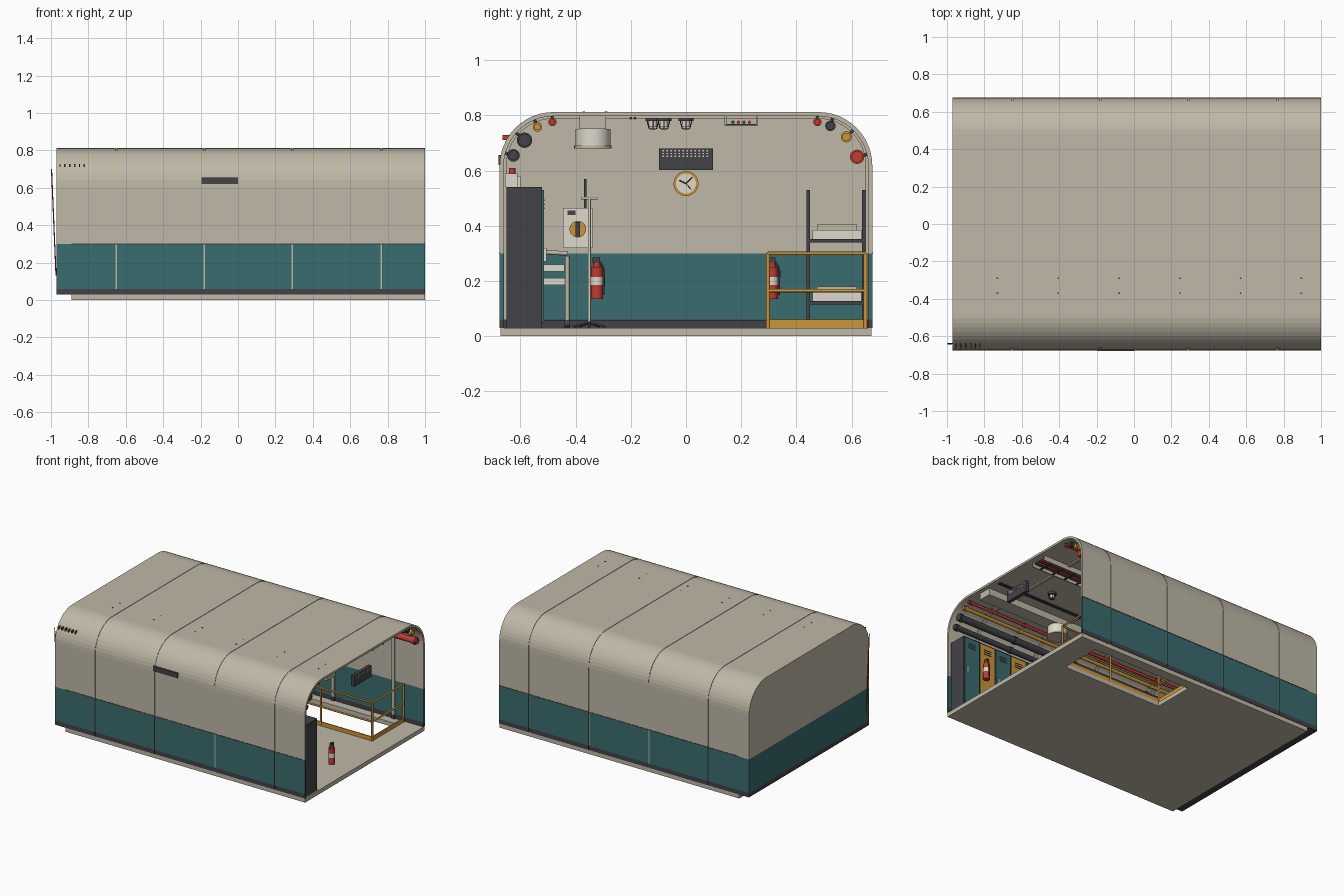
import bpy, bmesh, math
from mathutils import Vector

if "Cube" in bpy.data.objects:
    bpy.data.objects.remove(bpy.data.objects["Cube"])


def material(name, r, g, b):
    m = bpy.data.materials.new(name)
    m.use_nodes = True
    m.diffuse_color = (r, g, b, 1)
    m.node_tree.nodes["Principled BSDF"].inputs["Base Color"].default_value = (r, g, b, 1)
    return m


BEIGE = material("warm beige", .52, .48, .385)
TEAL = material("deep teal", .042, .15, .16)
DARK = material("charcoal", .055, .055, .065)
YELLOW = material("safety yellow", .6, .3, .04)
RED = material("signal red", .52, .045, .03)
CREAM = material("pale cream", .72, .69, .6)
PAINT = [BEIGE, TEAL, DARK]


def finish(name, bm, mats):
    bmesh.ops.recalc_face_normals(bm, faces=bm.faces)
    mesh = bpy.data.meshes.new(name)
    bm.to_mesh(mesh)
    bm.free()
    for m in mats:
        mesh.materials.append(m)
    ob = bpy.data.objects.new(name, mesh)
    bpy.context.collection.objects.link(ob)
    return ob


def boxes(name, mat, *spans):
    """Each span is x0, x1, y0, y1, z0, z1."""
    bm = bmesh.new()
    for x0, x1, y0, y1, z0, z1 in spans:
        for v in bmesh.ops.create_cube(bm, size=1)["verts"]:
            v.co = (x1 if v.co.x > 0 else x0, y1 if v.co.y > 0 else y0, z1 if v.co.z > 0 else z0)
    return finish(name, bm, [mat])


def rods(name, mat, radius, *pairs, sides=12):
    bm = bmesh.new()
    for a, b in pairs:
        a, b = Vector(a), Vector(b)
        new = bmesh.ops.create_cone(bm, cap_ends=True, segments=sides, radius1=radius,
                                    radius2=radius, depth=(b - a).length)["verts"]
        turn = Vector((0, 0, 1)).rotation_difference(b - a)
        for v in new:
            v.co = turn @ v.co + (a + b) / 2
    for f in bm.faces:
        f.smooth = len(f.verts) == 4
    return finish(name, bm, [mat])


def paint_by_height(bm):
    for f in bm.faces:
        z = f.calc_center_median().z
        f.material_index = 2 if z < .06 else 1 if z < .3 else 0


HALF, TOP, RADIUS, STEPS = .675, .812, .195, 12


def half_profile(inset):
    """Wall and roof corner on the +y side, from floor to roof."""
    y, r = HALF - inset, RADIUS - inset
    pts = [(y, .03), (y, .06), (y, .3)]
    for i in range(STEPS + 1):
        t = math.pi / 2 * i / STEPS
        pts.append((HALF - RADIUS + r * math.cos(t), TOP - RADIUS + r * math.sin(t)))
    return pts


def arch(name, x0, x1, outer, inner, mats):
    bm = bmesh.new()
    loops = []
    for x, inset in ((x0, outer), (x1, outer), (x1, inner), (x0, inner)):
        half = half_profile(inset)
        line = [(-y, z) for y, z in half] + half[::-1]
        loops.append([bm.verts.new((x, y, z)) for y, z in line])
    for k in range(4):
        a, b = loops[k], loops[(k + 1) % 4]
        for i in range(len(a) - 1):
            bm.faces.new((a[i], a[i + 1], b[i + 1], b[i]))
    for end in (0, -1):
        bm.faces.new([l[end] for l in loops])
    paint_by_height(bm)
    return finish(name, bm, mats)


# Shell panels with ribs behind the joints
JOINTS = [-.65, -.18, .29, .765]
edges = [-.97] + JOINTS + [1.0]
for i in range(5):
    arch("shell_panel", edges[i] + (.004 if i else 0), edges[i + 1] - (.004 if i < 4 else 0),
         0, .015, PAINT)
for x in JOINTS:
    arch("rib", x - .011, x + .011, .003, .024, [BEIGE, BEIGE, DARK])

# End wall
bm = bmesh.new()
rows = [[bm.verts.new((-.9625, s * y, z)) for s in (-1, 1)] for y, z in half_profile(.001)]
for a, b in zip(rows, rows[1:]):
    bm.faces.new((a[0], a[1], b[1], b[0]))
paint_by_height(bm)
wall = finish("end_wall", bm, PAINT)
mod = wall.modifiers.new("thickness", "SOLIDIFY")
mod.thickness, mod.offset = .015, 0

# Floor with stair opening, skirting and dado trim
HX0, HX1, HY0, HY1 = .05, .83, .305, .6
boxes("floor", BEIGE, (-.89, 1, -.672, HY0, 0, .03), (-.89, 1, HY1, .672, 0, .03),
      (-.89, HX0, HY0, HY1, 0, .03), (HX1, 1, HY0, HY1, 0, .03))
boxes("end_skirting", DARK, (-.968, -.89, -.67, .67, .0305, .058))
for s in (-1, 1):
    a, b = sorted((s * .675, s * .6765))
    boxes("dado_trim", DARK, (-.89, 1, a, b, .297, .303))

# Stair guard rail
Y0, Y1, X0, X1 = .297, .65, .04, .85
corners = [(X0, Y1), (X0, Y0), (X1, Y0), (X1, Y1)]
middle = [((X0 + X1) / 2, Y0)]
rods("guard_posts", YELLOW, .007, *[((x, y, .03), (x, y, .3)) for x, y in corners + middle])
for z in (.165, .3):
    rods("guard_rail", YELLOW, .006,
         *[((*a, z), (*b, z)) for a, b in zip(corners, corners[1:])])
boxes("guard_toe_board", YELLOW, (X0, X1, Y0 - .003, Y0 + .003, .03, .06),
      (X0 - .003, X0 + .003, Y0, Y1, .03, .06), (X1 - .003, X1 + .003, Y0, Y1, .03, .06))

# Pipes along both corners, with collars and wall brackets
PIPES = [(-.585, .71, .023, DARK), (-.625, .655, .018, DARK), (-.538, .758, .012, YELLOW),
         (-.484, .776, .01, RED), (.476, .776, .01, RED), (.523, .762, .014, DARK),
         (.581, .722, .015, YELLOW), (.62, .65, .021, RED)]
for y, z, r, m in PIPES:
    rods("pipe", m, r, ((-.95, y, z), (.98, y, z)), sides=16)
    rods("pipe_collars", DARK if m == DARK else m, r + .005,
         *[((x, y, z), (x + .02, y, z)) for x in (-.6, 0, .5, .95)], sides=16)
    out = Vector((0, y - math.copysign(.48, y), z - .617)).normalized()
    for x in JOINTS:
        rods("pipe_bracket", DARK, .005, ((x + .02, y, z), Vector((x + .02, y, z)) + out * (r + .025)))

# Ceiling duct with round diffuser and roof bolts
boxes("air_duct", BEIGE, (-.95, .97, -.385, -.29, .75, .798))
rods("diffuser", CREAM, .064, ((.36, -.337, .685), (.36, -.337, .75)), sides=28)
rods("diffuser_rim", BEIGE, .068, ((.36, -.337, .68), (.36, -.337, .69)), sides=28)
rods("roof_bolts", DARK, .005, *[((-.73 + i * .325, y, .8), (-.73 + i * .325, y, .8135))
                                 for i in range(6) for y in (-.29, -.37)])

# Cable tray and conduit
boxes("tray_rails", BEIGE, (-.95, .97, .14, .147, .762, .797), (-.95, .97, .253, .26, .762, .797))
boxes("tray_rungs", DARK, *[(x / 10, x / 10 + .012, .147, .253, .763, .768) for x in range(-9, 10)])
for i, m in enumerate((DARK, RED, DARK, RED)):
    rods("tray_cable", m, .006, ((-.95, .17 + i * .02, .775), (.97, .17 + i * .02, .775)), sides=8)
rods("conduit", DARK, .005, ((-.95, -.2, .79), (.97, -.2, .79)), ((-.95, -.185, .79), (.97, -.185, .79)))

# Caged ceiling lamps
for x, y in ((-.52, 0), (.02, -.12), (.62, -.08)):
    rods("lamp_base", DARK, .027, ((x, y, .78), (x, y, .798)), sides=20)
    rods("lamp_bulb", CREAM, .015, ((x, y, .757), (x, y, .78)), sides=16)
    for k in range(6):
        t = k * math.pi / 3
        c, s = math.cos(t), math.sin(t)
        rods("lamp_cage", DARK, .002, ((x + .024 * c, y + .024 * s, .78), (x + .016 * c, y + .016 * s, .752)),
             ((x + .016 * c, y + .016 * s, .752), (x, y, .75)), sides=6)

# Lockers
DOORS, W = 6, .13
boxes("locker_body", DARK, (.99 - DOORS * W, .99, -.65, -.522, .03, .54))
for i in range(DOORS):
    a = .99 - i * W
    boxes("locker_door", YELLOW if i % 2 else TEAL, (a - W + .006, a - .006, -.522, -.514, .05, .53))
    boxes("locker_vents", DARK, *[(a - .095, a - .035, -.514, -.512, z, z + .006) for z in (.46, .475, .49)])
    boxes("locker_handle", CREAM, (a - .03, a - .02, -.514, -.506, .27, .32))
boxes("locker_top_crates", CREAM, (.7, .9, -.655, -.61, .54, .59), (.3, .4, -.65, -.6, .54, .58))
rods("locker_top_canister", RED, .012, ((.6, -.63, .54), (.6, -.63, .61)))

# Bunk bed
boxes("bunk_posts", DARK, *[(x, x + .014, y, y + .014, .03, .53) for x in (-.9, -.06) for y in (.436, .638)])
for z in (.115, .34):
    boxes("bunk_frame", DARK, (-.9, -.046, .44, .65, z, z + .012))
    boxes("bunk_mattress", CREAM, (-.885, -.06, .458, .635, z + .012, z + .045))
    boxes("bunk_pillow", BEIGE, (-.88, -.78, .475, .62, z + .045, z + .065))

# Padded bench
boxes("bench_pads", CREAM, (-.85, -.1, -.64, -.43, .185, .21), (-.85, -.1, -.64, -.44, .235, .26))
rods("bench_frame", BEIGE, .008, *[((x, -.43, .04), (x, -.43, .29)) for x in (-.85, -.1)],
     *[((x, -.43, .3), (x, -.64, .31)) for x in (-.85, -.1)], ((-.85, -.43, .18), (-.1, -.43, .18)))
rods("bench_wheels", DARK, .014, *[((x, -.44, .045), (x, -.42, .045)) for x in (-.85, -.1)])

# Drip stand
rods("stand_pole", CREAM, .005, ((-.6, -.35, .05), (-.6, -.35, .5)), ((-.6, -.38, .5), (-.6, -.32, .5)))
rods("stand_feet", DARK, .004, *[((-.6, -.35, .05), (-.6 + .06 * math.cos(k * 1.2566),
     -.35 + .06 * math.sin(k * 1.2566), .035)) for k in range(5)])

# Switch box and wall clock on the end wall
boxes("switch_box", CREAM, (-.955, -.91, -.445, -.338, .32, .465))
rods("switch_dial", YELLOW, .03, ((-.91, -.392, .388), (-.9, -.392, .388)), sides=24)
boxes("switch_lever", DARK, (-.9, -.89, -.4, -.384, .362, .414))
boxes("switch_indicators", DARK, (-.91, -.907, -.43, -.4, .44, .455))
rods("aerial", DARK, .005, ((-.93, -.365, .465), (-.93, -.365, .57)))
rods("clock_rim", YELLOW, .045, ((-.955, 0, .553), (-.935, 0, .553)), sides=32)
rods("clock_face", CREAM, .036, ((-.936, 0, .553), (-.932, 0, .553)), sides=32)
rods("clock_hands", DARK, .002, ((-.93, 0, .553), (-.93, -.025, .565)), ((-.93, 0, .553), (-.93, .022, .575)))
rods("clock_second_hand", RED, .0015, ((-.93, 0, .553), (-.93, .02, .53)))

# Vent grille hanging at the open end
boxes("vent_box", DARK, (.96, .985, -.097, .097, .602, .68))
boxes("vent_slots", CREAM, *[(.985, .987, -.085 + i * .0145, -.079 + i * .0145, z, z + .004)
                             for i in range(12) for z in (.65, .66, .67)])

# Fire extinguishers
for x, y in ((.965, -.323), (-.92, .312)):
    rods("extinguisher_body", RED, .022, ((x, y, .135), (x, y, .25)), sides=20)
    rods("extinguisher_neck", RED, .013, ((x, y, .25), (x, y, .267)))
    rods("extinguisher_label", CREAM, .0225, ((x, y, .185), (x, y, .215)), sides=20)
    boxes("extinguisher_lever", DARK, (x - .008, x + .008, y - .015, y + .012, .267, .285))
    rods("extinguisher_hose", DARK, .004, ((x, y + .012, .27), (x, y + .026, .24)),
         ((x, y + .026, .24), (x, y + .024, .15)))

# Items showing through the outer wall
boxes("outer_sign", DARK, (-.195, 0, -.679, -.655, .62, .656))
for i, m in enumerate((RED, DARK, DARK, RED, DARK, RED)):
    boxes("shelf_item", m, (-.955 + i * .026, -.948 + i * .026, -.665, -.64, .71, .728))
rods("end_cord", RED, .003, ((-.997, -.64, .7), (-.973, -.64, .13)), sides=8)
